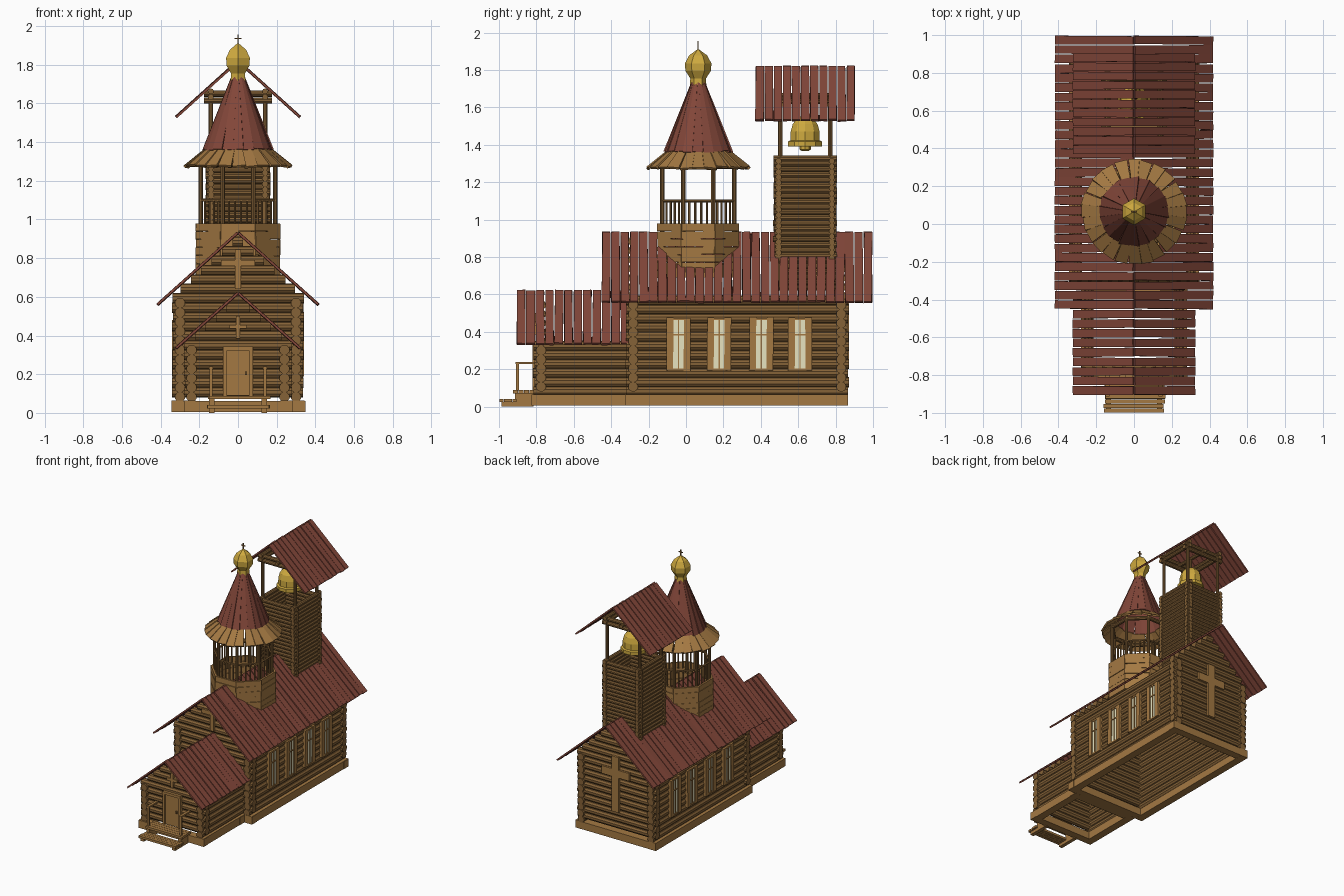
import bpy, bmesh, random
from math import pi, cos, sin, tan, atan2, hypot
from mathutils import Matrix, Vector

if "Cube" in bpy.data.objects:
    bpy.data.objects.remove(bpy.data.objects["Cube"])

random.seed(4)
J = lambda a: random.uniform(-a, a)


def material(name, rgb):
    m = bpy.data.materials.new(name)
    m.diffuse_color = (*rgb, 1)
    m.use_nodes = True
    m.node_tree.nodes["Principled BSDF"].inputs["Base Color"].default_value = m.diffuse_color
    return m


LOG = material("log_wood", (0.235, 0.122, 0.038))
PLANK = material("plank_wood", (0.37, 0.19, 0.055))
ROOF = material("red_roof", (0.225, 0.062, 0.041))
GOLD = material("gold", (0.62, 0.4, 0.05))
GLASS = material("window_glass", (0.8, 0.77, 0.53))


def part(name, mat, build):
    bm = bmesh.new()
    build(bm)
    bmesh.ops.recalc_face_normals(bm, faces=bm.faces)
    me = bpy.data.meshes.new(name)
    bm.to_mesh(me)
    bm.free()
    me.materials.append(mat)
    bpy.context.collection.objects.link(bpy.data.objects.new(name, me))


def box(bm, loc, size, rot=Matrix(), taper=1):
    vs = bmesh.ops.create_cube(bm, size=1)["verts"]
    for v in vs:
        if v.co.x < 0:
            v.co.y *= taper
        v.co = Vector(loc) + rot @ Vector(a * b for a, b in zip(v.co, size))


def span(bm, x0, x1, y0, y1, z0, z1):
    box(bm, ((x0 + x1) / 2, (y0 + y1) / 2, (z0 + z1) / 2), (x1 - x0, y1 - y0, z1 - z0))


def log(bm, a, b, r, n=10):
    a, b = Vector(a), Vector(b)
    d = b - a
    m = Matrix.Translation((a + b) / 2) @ d.to_track_quat('Z', 'Y').to_matrix().to_4x4()
    bmesh.ops.create_cone(bm, cap_ends=True, segments=n, radius1=r, radius2=r, depth=d.length, matrix=m)


def lathe(bm, pts, n, cy, phase=0):
    rings = [[bm.verts.new((r * cos(phase + 2 * pi * i / n), cy + r * sin(phase + 2 * pi * i / n), z))
              for i in range(n)] for r, z in pts]
    for a, b in zip(rings, rings[1:]):
        for i in range(n):
            bm.faces.new((a[i], a[i - 1], b[i - 1], b[i]))
    bm.faces.new(rings[0])
    bm.faces.new(rings[-1])


# sloping board from an upper inner edge to a lower outer edge
def slope_board(bm, cy, ang, r0, z0, r1, z1, w, t, taper=1, yaw=0.01, roll=0.05, stretch=0.004):
    rot = (Matrix.Rotation(ang + J(yaw), 3, 'Z') @ Matrix.Rotation(atan2(z0 - z1, r1 - r0), 3, 'Y')
           @ Matrix.Rotation(J(roll), 3, 'X'))
    rm = (r0 + r1) / 2
    box(bm, (rm * cos(ang), cy + rm * sin(ang), (z0 + z1) / 2 + J(0.002)),
        (hypot(r1 - r0, z0 - z1) + J(stretch), w, t), rot, taper)


def gable_roof(name, hw, y0, y1, top, eave):
    n = round((y1 - y0) / 0.05)
    p = (y1 - y0) / n

    def build(bm):
        for i in range(n):
            for ang in (0, pi):
                slope_board(bm, y0 + p * (i + 0.5), ang, 0.002, top - 0.007, hw, eave,
                            p * 0.92 + J(0.002), 0.012, taper=random.uniform(0.9, 1), yaw=0.012)
    part(name, ROOF, build)


# interlocked log walls, with optional log gables up to an apex
def log_walls(name, hx, y0, y1, z0, z1, r, over, walls, apex=None, slope=0.905):
    pitch = r * 1.8

    def build(bm):
        z = z0 + r
        while z < z1:
            for s in (-1, 1):
                log(bm, (s * hx, y0 - over + J(0.004), z), (s * hx, y1 + over + J(0.004), z), r)
            z += pitch
        z = z0 + r + pitch / 2
        while z < (apex or z1 - r):
            h = hx + over
            if apex:
                h = min(h, (apex - z) / slope - 0.006)
            if h > 0.01:
                for y in walls:
                    log(bm, (-h + J(0.003), y, z), (h + J(0.003), y, z), r)
            z += pitch
    part(name, LOG, build)


log_walls("hall_log_walls", 0.30, -0.283, 0.83, 0.055, 0.61, 0.027, 0.038, (-0.283, 0.83), 0.915)
log_walls("porch_log_walls", 0.24, -0.775, -0.34, 0.055, 0.36, 0.027, 0.038, (-0.775,), 0.605)
log_walls("bell_tower_log_walls", 0.14, 0.495, 0.78, 0.62, 1.335, 0.016, 0.025, (0.495, 0.78))
gable_roof("hall_roof", 0.415, -0.452, 0.998, 0.937, 0.56)
gable_roof("porch_roof", 0.32, -0.907, -0.30, 0.625, 0.335)
gable_roof("bell_roof", 0.32, 0.37, 0.905, 1.824, 1.53)


# foundation beams under both rooms, open underneath
def foundation(bm):
    for hx, y0, y1 in ((0.345, -0.325, 0.865), (0.28, -0.825, -0.32)):
        for s in (-1, 1):
            box(bm, (s * (hx - 0.03), (y0 + y1) / 2, 0.035), (0.06, y1 - y0, 0.06))
        for y in (y0 + 0.03, y1 - 0.03):
            box(bm, (0.003, y, 0.034), (hx * 2, 0.06, 0.057))


part("foundation", PLANK, foundation)


# entrance steps of slatted treads with risers and stringers
def steps(bm):
    for y0, y1, z in ((-0.998, -0.905, 0.032), (-0.925, -0.81, 0.08)):
        for i in range(4):
            p = (y1 - y0) / 4
            box(bm, (0.003 + J(0.006), y0 + p * (i + 0.5), z), (0.318, p * 0.92, 0.017))
        for s in (-1, 1):
            span(bm, s * 0.135 - 0.014, s * 0.135 + 0.014, y0 + 0.012, -0.815, 0, z - 0.008)


part("entrance_steps", PLANK, steps)


def handrails(bm):
    for s in (-1, 1):
        x = s * 0.14
        span(bm, x - 0.008, x + 0.008, -0.908, -0.892, 0.085, 0.232)
        span(bm, x - 0.01, x + 0.01, -0.912, -0.79, 0.228, 0.24)


part("handrails", PLANK, handrails)


# door leaf and casing
def door(bm):
    for i in range(4):
        x = -0.0435 + i * 0.029
        span(bm, x - 0.014, x + 0.014, -0.812, -0.795, 0.09, 0.325)
    for s in (-1, 1):
        span(bm, s * 0.067 - 0.01, s * 0.067 + 0.01, -0.82, -0.79, 0.085, 0.34)
    span(bm, -0.077, 0.077, -0.822, -0.79, 0.322, 0.342)


part("door", PLANK, door)
part("door_handle", LOG, lambda bm: span(bm, 0.036, 0.046, -0.822, -0.81, 0.195, 0.215))


# wall crosses on the gables and the back wall
def cross(name, y, z0, z1, arm_z, arm, w):
    def build(bm):
        span(bm, -w / 2, w / 2, y - 0.009, y + 0.009, z0, z1)
        span(bm, -arm, arm, y - 0.008, y + 0.008, arm_z - w / 2, arm_z + w / 2)
    part(name, PLANK, build)


cross("porch_cross", -0.807, 0.385, 0.50, 0.445, 0.045, 0.02)
cross("front_gable_cross", -0.315, 0.64, 0.845, 0.775, 0.088, 0.032)
cross("back_wall_cross", 0.863, 0.22, 0.65, 0.52, 0.12, 0.06)

# four windows on each long wall
WINDOWS = [(s, y) for s in (-1, 1) for y in (-0.04, 0.177, 0.403, 0.61)]


def window_frames(bm):
    for s, y in WINDOWS:
        for t in (-1, 1):
            box(bm, (s * 0.33, y + t * 0.046, 0.333 + J(0.004)), (0.024, 0.036, 0.285),
                Matrix.Rotation(J(0.01), 3, 'X'))
        for z in (0.197, 0.469):
            box(bm, (s * 0.33, y, z), (0.02, 0.07, 0.012))
        box(bm, (s * 0.333, y, 0.333), (0.014, 0.007, 0.27))
        box(bm, (s * 0.333, y, 0.385), (0.014, 0.056, 0.007))


part("window_frames", PLANK, window_frames)
part("window_panes", GLASS, lambda bm: [box(bm, (s * 0.328, y, 0.333), (0.012, 0.058, 0.27)) for s, y in WINDOWS])

# octagonal plank drum straddling the roof ridge
CY, AP = 0.065, 0.217


def drum(bm):
    side = 2 * AP * tan(pi / 8)
    for k in range(8):
        a = k * pi / 4
        for i in range(7):
            r = AP - 0.006 + J(0.003)
            box(bm, (r * cos(a), CY + r * sin(a), 0.71 + i * 0.0415), (0.014, side + J(0.004), 0.04),
                Matrix.Rotation(a, 3, 'Z') @ Matrix.Rotation(J(0.015), 3, 'X'))


part("lookout_drum", PLANK, drum)


# lookout posts, rails, balusters and top ring
def balustrade(bm):
    c = [Vector((0.208 * cos(pi / 8 + k * pi / 4), CY + 0.208 * sin(pi / 8 + k * pi / 4), 0)) for k in range(8)]
    up = lambda v, z: v + Vector((0, 0, z))
    for k in range(8):
        a, b = c[k - 1], c[k]
        log(bm, up(b, 0.90), up(b, 1.31), 0.012)
        log(bm, up(a, 1.10), up(b, 1.10), 0.008, 6)
        log(bm, up(a, 1.285), up(b, 1.285), 0.015)
        for i in range(1, 5):
            p = a.lerp(b, i / 5)
            log(bm, up(p, 0.94), up(p, 1.10), 0.006, 6)


part("lookout_balustrade", LOG, balustrade)


def skirt(bm):
    for k in range(24):
        slope_board(bm, CY, k * pi / 12 + J(0.03), 0.165, 1.362, 0.272, 1.275, 0.07, 0.013, 0.66, 0.06, 0.16, 0.012)


part("lookout_eaves", PLANK, skirt)


def spire(bm):
    for k in range(20):
        slope_board(bm, CY, k * pi / 10, 0.03, 1.735, 0.176, 1.36, 0.057, 0.011, 0.22, 0.04, 0.22, 0.012)


part("spire_roof", ROOF, spire)

# six-sided onion dome with cross
part("onion_dome", GOLD, lambda bm: lathe(bm, [(0.044, 1.712), (0.042, 1.755), (0.068, 1.795), (0.071, 1.835),
                                               (0.048, 1.878), (0.018, 1.90), (0.004, 1.91)], 6, CY, pi / 2))


def dome_cross(bm):
    span(bm, -0.003, 0.003, CY - 0.003, CY + 0.003, 1.90, 1.955)
    span(bm, -0.017, 0.017, CY - 0.003, CY + 0.003, 1.933, 1.939)


part("dome_cross", LOG, dome_cross)


# open belfry frame carrying the bell roof
def belfry(bm):
    for y in (0.505, 0.77):
        for s in (-1, 1):
            log(bm, (s * 0.14, y, 1.30), (s * 0.14, y, 1.66), 0.012)
        for z in (1.615, 1.65):
            log(bm, (-0.175, y, z), (0.175, y, z), 0.016)
    for x in (-0.14, 0.14):
        for z in (1.632, 1.662):
            log(bm, (x, 0.475, z), (x, 0.80, z), 0.015)
    log(bm, (0, 0.475, 1.635), (0, 0.80, 1.635), 0.014)
    log(bm, (0, 0.637, 1.54), (0, 0.637, 1.637), 0.01)


part("belfry_frame", LOG, belfry)


def bell(bm):
    lathe(bm, [(0.082, 1.392), (0.095, 1.392), (0.095, 1.418), (0.082, 1.424), (0.081, 1.47),
               (0.07, 1.51), (0.045, 1.54), (0.015, 1.555)], 10, 0.637)
    lathe(bm, [(0.02, 1.368), (0.03, 1.375), (0.03, 1.395)], 8, 0.637)


part("bell", GOLD, bell)
